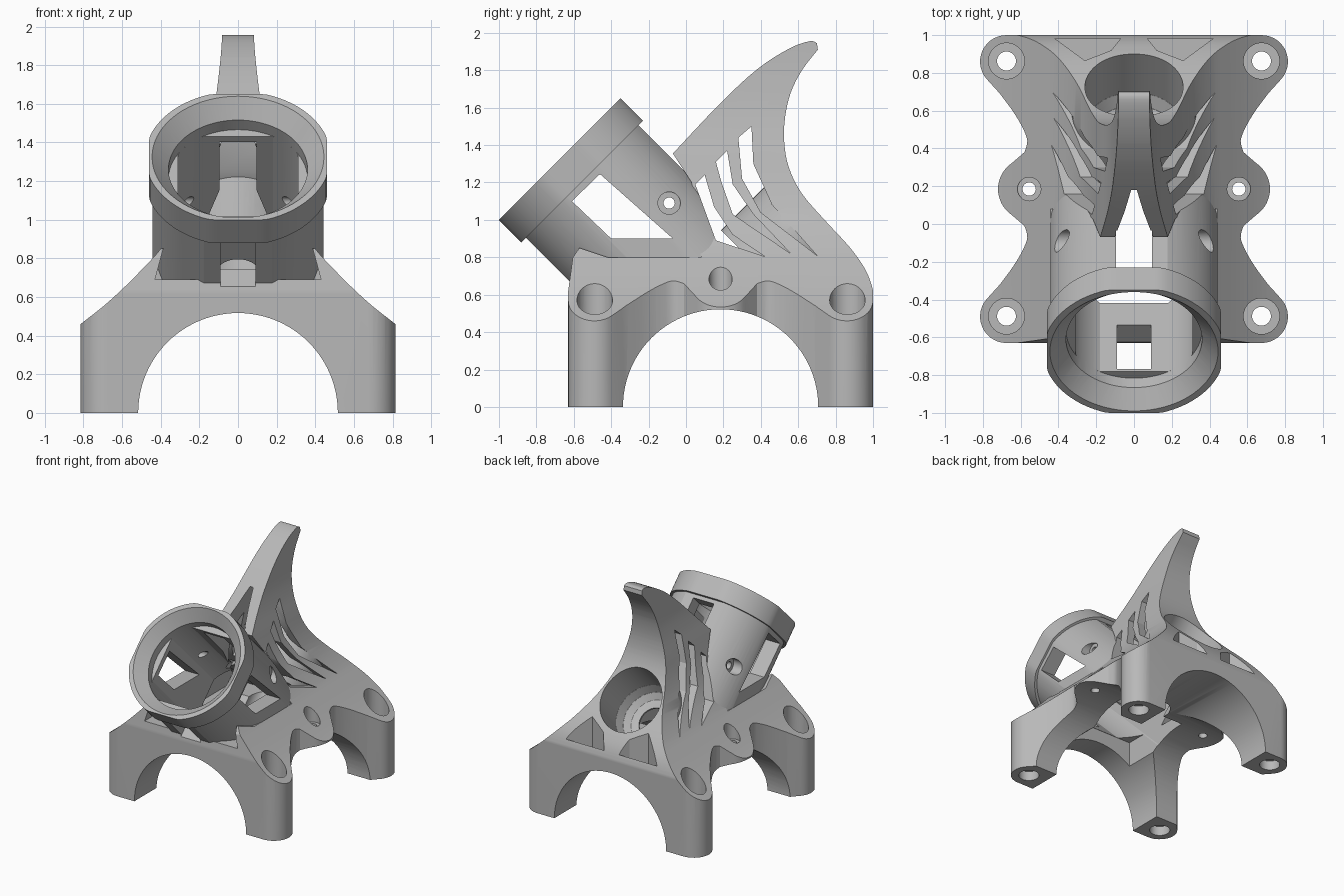
import bpy, bmesh, math
from math import cos, sin, radians
from mathutils import Matrix, Vector

old = bpy.data.objects.get("Cube")
if old:
    bpy.data.objects.remove(old, do_unlink=True)

grey = bpy.data.materials.new("plain grey")
grey.use_nodes = True
tone = (0.48, 0.48, 0.48, 1)
grey.diffuse_color = tone
grey.node_tree.nodes["Principled BSDF"].inputs["Base Color"].default_value = tone

# Frames of the two sloping bores; local z points outward
BARREL = Matrix.Translation((0, -0.675, 1.325)) @ Matrix.Rotation(radians(45), 4, 'X')
SOCKET = Matrix.Translation((0, 0.18, 0.47)) @ Matrix.Rotation(radians(-45), 4, 'X')
MID = 0.185


def add_object(name, bm, matrix=None):
    if matrix:
        bm.transform(matrix)
    bmesh.ops.recalc_face_normals(bm, faces=bm.faces)
    mesh = bpy.data.meshes.new(name)
    bm.to_mesh(mesh)
    bm.free()
    obj = bpy.data.objects.new(name, mesh)
    bpy.context.scene.collection.objects.link(obj)
    return obj


def prism(name, pts, axis, lo, hi, matrix=None):
    """Extrude a flat outline along one axis."""
    place = {'x': lambda a, b, h: (h, a, b),
             'y': lambda a, b, h: (a, h, b),
             'z': lambda a, b, h: (a, b, h)}[axis]
    bm = bmesh.new()
    low = [bm.verts.new(place(a, b, lo)) for a, b in pts]
    high = [bm.verts.new(place(a, b, hi)) for a, b in pts]
    bm.faces.new(low)
    bm.faces.new(high)
    for i in range(len(pts)):
        j = (i + 1) % len(pts)
        bm.faces.new((low[i], low[j], high[j], high[i]))
    return add_object(name, bm, matrix)


def box(name, x, y, z, matrix=None):
    return prism(name, [(x[0], y[0]), (x[1], y[0]), (x[1], y[1]), (x[0], y[1])],
                 'z', z[0], z[1], matrix)


def rod(name, r_low, r_high, lo, hi, matrix=Matrix(), sides=72):
    """Cylinder or cone along local z."""
    bm = bmesh.new()
    bmesh.ops.create_cone(bm, cap_ends=True, segments=sides, radius1=r_low,
                          radius2=r_high, depth=hi - lo)
    return add_object(name, bm, matrix @ Matrix.Translation((0, 0, (lo + hi) / 2)))


def combine(target, tool, operation):
    mod = target.modifiers.new("combine", 'BOOLEAN')
    mod.solver = 'EXACT'
    mod.operation = operation
    mod.object = tool
    bpy.context.view_layer.update()
    graph = bpy.context.evaluated_depsgraph_get()
    mesh = bpy.data.meshes.new_from_object(target.evaluated_get(graph))
    target.modifiers.clear()
    target.data = mesh
    bpy.data.objects.remove(tool, do_unlink=True)


def cut(target, *tools):
    for tool in tools:
        combine(target, tool, 'DIFFERENCE')


def smooth(pts, steps=4):
    """Catmull-Rom curve through the points."""
    p = [Vector(q) for q in pts]
    p = [p[0]] + p + [p[-1]]
    out = []
    for a, b, c, d in zip(p, p[1:], p[2:], p[3:]):
        for k in range(steps):
            t = k / steps
            out.append(0.5 * (2 * b + (c - a) * t + (2 * a - 5 * b + 4 * c - d) * t * t
                              + (3 * b - a - 3 * c + d) * t ** 3))
    return [tuple(v) for v in out] + [tuple(pts[-1])]


def arc(cx, cy, r, start, end, n=14):
    angles = [radians(start + (end - start) * i / n) for i in range(n + 1)]
    return [(cx + r * cos(a), cy + r * sin(a)) for a in angles]


def mirrored(half):
    return half + [(-x, z) for x, z in reversed(half)]


def clipped_circle(r, wide, tall):
    clamp = lambda v, limit: max(-limit, min(limit, v))
    return [(clamp(r * cos(i * math.tau / 96), wide), clamp(r * sin(i * math.tau / 96), tall))
            for i in range(96)]


def arch(axis, centre, r):
    """Round-topped cutter that runs the whole way through."""
    outline = arc(centre, 0, r, 0, 180, 48) + [(centre - r, -0.2), (centre + r, -0.2)]
    return prism("arch", outline, axis, -1.3, 1.4)


# Plan outline: corner lobes, waists and ears
waist = smooth([(0.71, 0.69), (0.64, 0.595), (0.59, 0.51), (0.565, 0.44), (0.58, 0.38)])
upper = arc(0.675, 0.86, 0.14, 90, -42) + waist + arc(0.555, MID, 0.165, 55, 0, 8)
side = upper + [(x, 2 * MID - y) for x, y in reversed(upper[:-1])]
body = prism("mount_body", mirrored(side), 'z', 0, 2.2)

# Flared front section, narrowing up into the fin
flare = smooth([(0.85, 0.43), (0.815, 0.46), (0.7, 0.55), (0.6, 0.64), (0.5, 0.74),
                (0.4, 0.85), (0.3, 1.0), (0.23, 1.17), (0.18, 1.35), (0.14, 1.5),
                (0.112, 1.65), (0.085, 1.9), (0.08, 2.1)])
combine(body, prism("flare", mirrored([(0.85, -0.1)] + flare), 'y', -1, 1.3), 'INTERSECT')

# Side silhouette with the swept-back fin
fin_top = smooth([(-0.07, 1.355), (0.18, 1.62), (0.38, 1.805), (0.55, 1.915),
                  (0.66, 1.955), (0.70, 1.945)])
fin_back = smooth([(0.705, 1.91), (0.62, 1.8), (0.56, 1.68), (0.53, 1.55), (0.525, 1.42),
                   (0.55, 1.28), (0.62, 1.14), (0.75, 0.99), (0.87, 0.86), (0.95, 0.75),
                   (0.99, 0.66), (1.01, 0.57)])
sill = [(-0.66, -0.1), (-0.66, 0.5), (-0.63, 0.62), (-0.605, 0.8), (-0.57, 0.85),
        (-0.42, 0.8), (0.08, 0.8), (0.03, 1.2)]
combine(body, prism("silhouette", sill + fin_top + fin_back + [(1.02, 0.5), (1.02, -0.1)],
                    'x', -1, 1), 'INTERSECT')

# Crossing arches that leave four legs
cut(body, arch('y', 0, 0.517), arch('x', MID, 0.522))

# Hollow inside of the fin, leaving the socket wall solid
cavity = prism("cavity", mirrored([(0.37, 0.62), (0.37, 0.78), (0.24, 0.98), (0.16, 1.17),
                                   (0.1, 1.36), (0.05, 1.5), (0.015, 1.62)]), 'y', -0.2, 0.8)
combine(cavity, prism("cavity_side", [(-0.15, 0.5), (-0.15, 1.7), (0.36, 1.7), (0.4, 1.45),
                                      (0.45, 1.25), (0.56, 1.05), (0.66, 0.9), (0.72, 0.8),
                                      (0.72, 0.5)], 'x', -1, 1), 'INTERSECT')
cut(cavity, rod("socket_keep", 0.33, 0.33, 0.34, 1.5, SOCKET))
cut(body, cavity)

# Notch in the front wall, then the sloping barrel trimmed to the arches
cut(body, prism("notch", [(-0.43, 0.69), (0.43, 0.69), (0.36, 0.95), (-0.36, 0.95)],
                'y', -0.8, -0.38))
barrel = prism("barrel", clipped_circle(0.46, 0.443, 0.425), 'z', -0.95, -0.16, BARREL)
cut(barrel, arch('y', 0, 0.54), arch('x', MID, 0.545))
combine(body, barrel, 'UNION')

# Curved cooling slots on the fin flanks
slots = [
    [(0.05, 1.19), (0.10, 1.24), (0.15, 1.07), (0.25, 0.92), (0.42, 0.805), (0.16, 0.89)],
    [(0.16, 1.31), (0.22, 1.37), (0.25, 1.19), (0.36, 1.03), (0.56, 0.82), (0.25, 1.03),
     (0.19, 1.2)],
    [(0.28, 1.44), (0.35, 1.50), (0.36, 1.3), (0.46, 1.08), (0.70, 0.81), (0.40, 1.04),
     (0.3, 1.22)],
]
for pts in slots:
    slot = prism("slot", pts, 'x', -0.9, 0.9)
    cut(slot, rod("socket_keep", 0.33, 0.33, 0.34, 1.5, SOCKET))
    cut(body, slot)

# Barrel windows: sides, flaring top and underside, and the opening in the floor
cut(body,
    prism("side_window", [(-0.61, 1.1), (-0.46, 1.245), (-0.07, 0.9), (-0.4, 0.9)],
          'x', -0.9, 0.9),
    prism("top_window", mirrored([(0.095, -0.2), (0.095, -0.55), (0.19, -0.86)]),
          'y', 0.2, 0.5, BARREL),
    box("under_window", (-0.09, 0.09), (-0.6, -0.2), (-0.51, -0.18), BARREL),
    box("floor_opening", (-0.305, 0.305), (-0.42, 0.1), (0.2, 0.63)))

# Main bore with flats, and rear socket with a bowl-shaped floor
cut(body,
    prism("main_bore", clipped_circle(0.36, 0.31, 0.31), 'z', -1.2, -0.05, BARREL),
    rod("socket_hole", 0.12, 0.12, 0.05, 0.5, SOCKET),
    rod("socket_bore", 0.26, 0.26, 0.469, 1.4, SOCKET))
bowl = [(0.12, 0.355), (0.18, 0.365), (0.23, 0.40), (0.26, 0.47)]
for (r_low, lo), (r_high, hi) in zip(bowl, bowl[1:]):
    cut(body, rod("socket_bowl", r_low, r_high, lo, hi + 0.001, SOCKET))

# Screw holes, pockets and barrel set screws on both sides
for s in (-1, 1):
    for y in (0.863, -0.488):
        at = Matrix.Translation((s * 0.675, y, 0))
        cut(body, rod("screw_hole", 0.05, 0.05, -0.1, 1, at, 32),
            rod("screw_head", 0.095, 0.095, 0.42, 1.2, at, 40),
            rod("foot_recess", 0.08, 0.08, -0.1, 0.08, at, 40))
    ear = Matrix.Translation((s * 0.555, MID, 0))
    cut(body, rod("ear_hole", 0.035, 0.035, 0.3, 1, ear, 32),
        rod("ear_head", 0.062, 0.062, 0.61, 1.2, ear, 32))
    cut(body, prism("rear_pocket", [(s * 0.07, 0.983), (s * 0.42, 0.983),
                                    (s * 0.26, 0.865), (s * 0.12, 0.92)], 'z', 0.6, 1.1))
    sideways = Matrix.Translation((0, -0.09, 1.09)) @ Matrix.Rotation(radians(90 * s), 4, 'Y')
    cut(body, rod("set_screw", 0.03, 0.03, 0.15, 0.6, sideways, 24),
        rod("set_screw_head", 0.06, 0.06, 0.335, 0.6, sideways, 32))

# Collar at the mouth of the barrel
collar = prism("front_collar", clipped_circle(0.481, 0.46, 0.46), 'z', -0.17, 0, BARREL)
cut(collar, rod("collar_bore", 0.36, 0.36, -0.3, -0.05, BARREL),
    rod("collar_taper", 0.355, 0.4545, -0.095, 0.01, BARREL))

for obj in (body, collar):
    obj.data.materials.clear()
    obj.data.materials.append(grey)
    for face in obj.data.polygons:
        face.material_index = 0
    bpy.ops.object.select_all(action='DESELECT')
    obj.select_set(True)
    bpy.context.view_layer.objects.active = obj
    bpy.ops.object.shade_smooth_by_angle(angle=radians(22))
